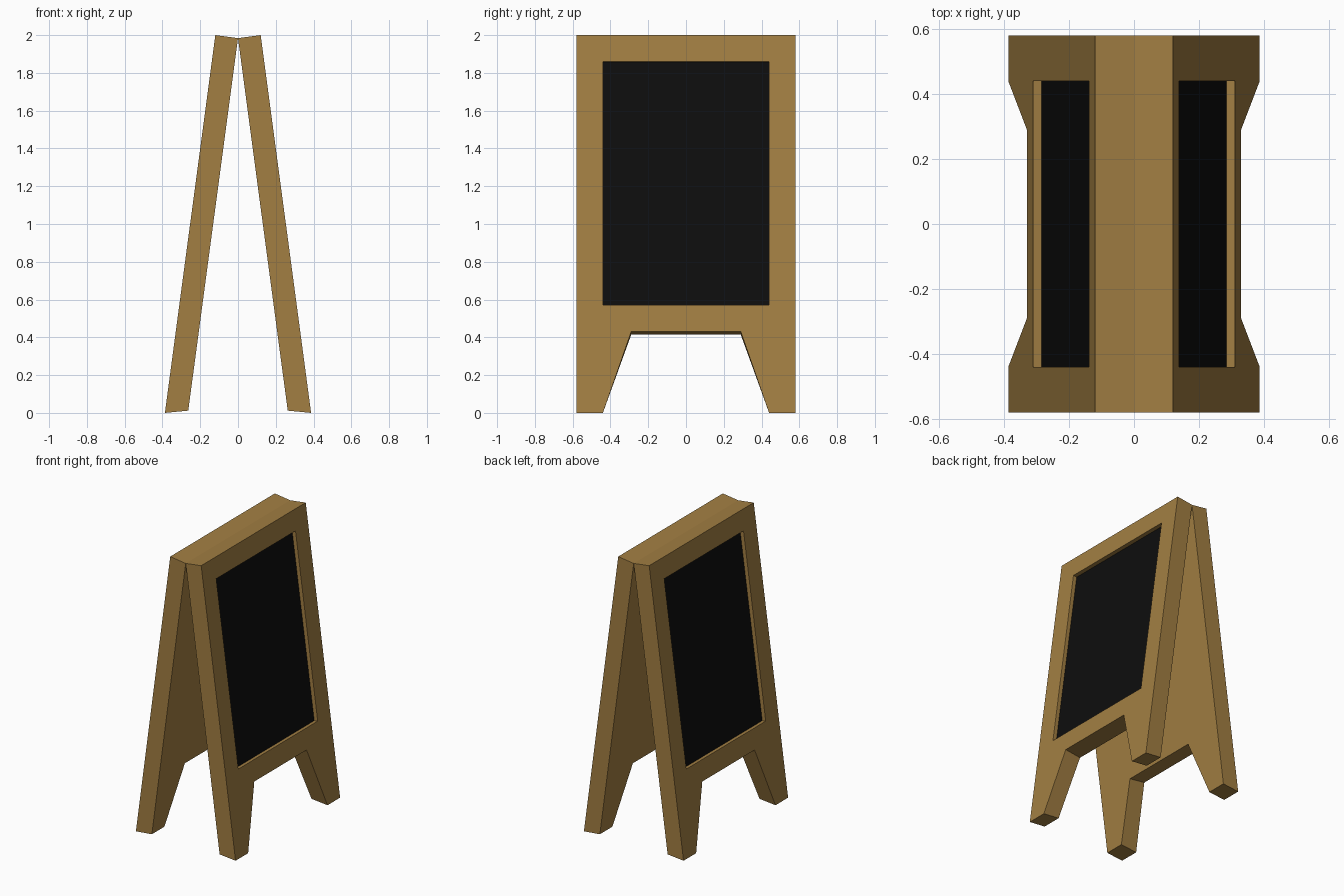
import bpy, bmesh, math

if "Cube" in bpy.data.objects:
    bpy.data.objects.remove(bpy.data.objects["Cube"])

SLOPE = 0.1335                      # outward lean of each panel (dx per dz)
ANGLE = math.atan(SLOPE)
THICK, RECESS = 0.121, 0.027


def material(name, color):
    m = bpy.data.materials.new(name)
    m.diffuse_color = (*color, 1)
    m.use_nodes = True
    m.node_tree.nodes["Principled BSDF"].inputs["Base Color"].default_value = m.diffuse_color
    return m


def outer(y, z):
    """Point on the sloping outer face."""
    return (0.12 + (2 - z) * SLOPE, y, z)


def sunk(y, z, depth):
    """Point pushed into the panel, square to its face."""
    x, y, z = outer(y, z)
    return (x - depth * math.cos(ANGLE), y, z - depth * math.sin(ANGLE))


def inner(y, z):
    """Point on the inner face; the feet are trimmed almost level."""
    if z > 0:
        return sunk(y, z, THICK)
    top = sunk(y, 2, THICK)
    return (top[0] + (top[2] - 0.012) * SLOPE, y, 0.012)


def build(name, faces, mat):
    """Quarter model, mirrored in x and y."""
    bm = bmesh.new()
    for f in faces:
        bm.faces.new([bm.verts.new(p) for p in f])
    bmesh.ops.remove_doubles(bm, verts=bm.verts, dist=1e-5)
    mesh = bpy.data.meshes.new(name)
    bm.to_mesh(mesh)
    bm.free()
    mesh.materials.append(mat)
    ob = bpy.data.objects.new(name, mesh)
    bpy.context.collection.objects.link(ob)
    mod = ob.modifiers.new("Mirror", 'MIRROR')
    mod.use_axis = (True, True, False)
    return ob


wood = material("wood", (0.36, 0.21, 0.055))
black = material("chalkboard", (0.004, 0.004, 0.004))

# half profiles (y, z) of the frame with legs, and of the board opening
outline = [(0, 0.43), (0.29, 0.43), (0.44, 0), (0.58, 0), (0.58, 2), (0, 2)]
opening = [(0, 1.86), (0.44, 1.86), (0.44, 0.57), (0, 0.57)]

# wooden frames: outer face, inner face, edges, recess walls
faces = [[outer(*p) for p in outline + opening],
         [inner(*p) for p in reversed(outline)]]
for a, b in zip(outline, outline[1:]):
    faces.append([outer(*b), outer(*a), inner(*a), inner(*b)])
for a, b in zip(opening, opening[1:]):
    faces.append([outer(*b), outer(*a), sunk(*a, RECESS), sunk(*b, RECESS)])
build("wooden_frames", faces, wood)

# chalkboards on the recess floors
build("chalkboards", [[sunk(*p, RECESS) for p in reversed(opening)]], black)
